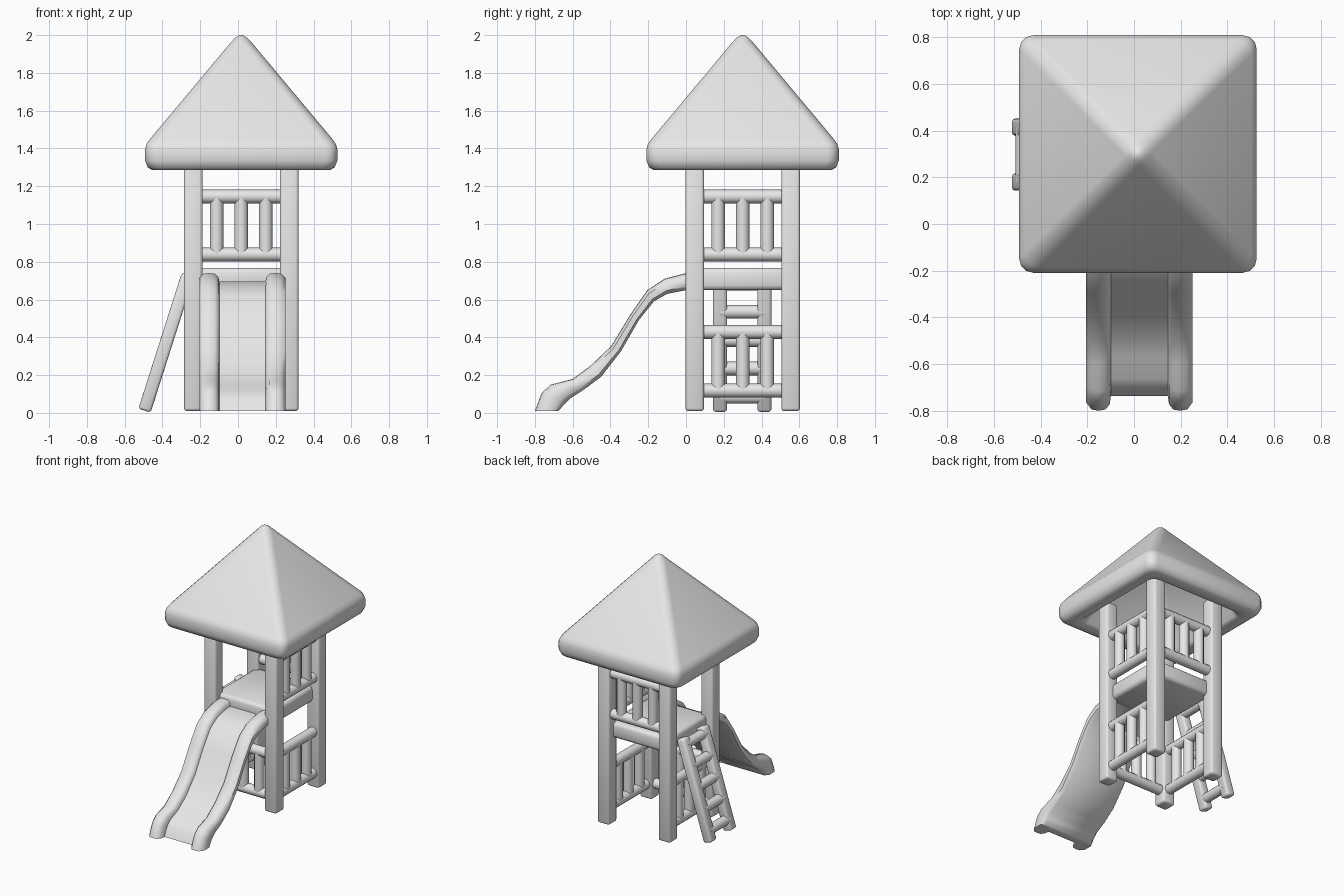
import bpy, bmesh, math
from mathutils import Vector

cube = bpy.data.objects.get("Cube")
if cube:
    bpy.data.objects.remove(cube, do_unlink=True)

grey = bpy.data.materials.new("plain_grey")
grey.use_nodes = True
grey.diffuse_color = (0.8, 0.8, 0.8, 1)
grey.node_tree.nodes["Principled BSDF"].inputs["Base Color"].default_value = (0.8, 0.8, 0.8, 1)

CX, CY = 0.017, 0.30      # tower centre
HALF = 0.254              # post spacing from the centre


def finish(name, bm, smooth_angle):
    bmesh.ops.recalc_face_normals(bm, faces=bm.faces)
    mesh = bpy.data.meshes.new(name)
    bm.to_mesh(mesh)
    bm.free()
    mesh.materials.append(grey)
    ob = bpy.data.objects.new(name, mesh)
    bpy.context.collection.objects.link(ob)
    bpy.ops.object.select_all(action="DESELECT")
    ob.select_set(True)
    bpy.context.view_layer.objects.active = ob
    bpy.ops.object.shade_smooth_by_angle(angle=math.radians(smooth_angle))
    return ob


def box(name, centre, size, bevel, tilt=0.0):
    bm = bmesh.new()
    bmesh.ops.create_cube(bm, size=1)
    bmesh.ops.scale(bm, vec=size, verts=bm.verts)
    bmesh.ops.bevel(bm, geom=bm.edges[:], offset=bevel, segments=2,
                    profile=0.5, affect="EDGES")
    ob = finish(name, bm, 50)
    ob.location = centre
    ob.rotation_euler.y = tilt
    return ob


def rod(name, start, end, radius):
    start, end = Vector(start), Vector(end)
    bm = bmesh.new()
    bmesh.ops.create_cone(bm, cap_ends=True, segments=12, radius1=radius,
                          radius2=radius, depth=(end - start).length)
    ob = finish(name, bm, 40)
    ob.location = (start + end) / 2
    ob.rotation_euler = (end - start).to_track_quat("Z", "Y").to_euler()
    return ob


def loft(name, rings, smooth_angle):
    """Skin a list of equal closed rings and cap both ends."""
    bm = bmesh.new()
    loops = [[bm.verts.new(p) for p in ring] for ring in rings]
    n = len(loops[0])
    for a, b in zip(loops, loops[1:]):
        for i in range(n):
            j = (i + 1) % n
            bm.faces.new((a[i], a[j], b[j], b[i]))
    bm.faces.new(loops[0])
    bm.faces.new(loops[-1])
    return finish(name, bm, smooth_angle)


def rounded_square(half, z, radius):
    radius = min(radius, half * 0.9)
    ring = []
    for corner in range(4):
        mid = math.radians(45 + 90 * corner)
        sx, sy = math.copysign(1, math.cos(mid)), math.copysign(1, math.sin(mid))
        for step in range(4):
            a = mid + math.radians(-45 + 30 * step)
            ring.append((CX + sx * (half - radius) + radius * math.cos(a),
                         CY + sy * (half - radius) + radius * math.sin(a), z))
    return ring


# Roof: hollow pyramid with a thick rounded rim
roof_profile = [(0.02, 1.77), (0.37, 1.34), (0.385, 1.30), (0.40, 1.285),
                (0.47, 1.285), (0.495, 1.30), (0.509, 1.335), (0.509, 1.395),
                (0.502, 1.422), (0.487, 1.445), (0.054, 1.963),
                (0.032, 1.986), (0.008, 2.0)]
loft("roof", [rounded_square(h, z, 0.06) for h, z in roof_profile], 50)

# Corner posts
for side, sx in (("right", -1), ("left", 1)):
    for end, sy in (("front", -1), ("back", 1)):
        box(f"post_{end}_{side}", (CX + sx * HALF, CY + sy * HALF, 0.705),
            (0.098, 0.098, 1.39), 0.014)

# Deck
box("deck", (CX, CY, 0.709), (0.50, 0.50, 0.118), 0.025)


# Railings: two rails and three balusters between neighbouring posts
def railing(name, outward, low, high):
    out = Vector(outward)
    along = Vector((-out.y, out.x, 0))
    base = Vector((CX, CY, 0)) + out * HALF
    up = Vector((0, 0, 1))
    for label, z in (("low_rail", low), ("top_rail", high)):
        rod(f"{name}_{label}", base - along * 0.23 + up * z,
            base + along * 0.23 + up * z, 0.037)
    for i in (-1, 0, 1):
        foot = base + along * (0.13 * i)
        rod(f"{name}_baluster", foot + up * low, foot + up * high, 0.036)


LEFT, RIGHT, FRONT, BACK = (1, 0, 0), (-1, 0, 0), (0, -1, 0), (0, 1, 0)
for name, way in (("left", LEFT), ("back", BACK)):
    railing(f"upper_{name}", way, 0.838, 1.145)
for name, way in (("left", LEFT), ("right", RIGHT), ("front", FRONT)):
    railing(f"lower_{name}", way, 0.118, 0.428)

# Ladder leaning on the right side
LEAN = math.atan2(0.225, 0.705)
for name, y in (("front", 0.18), ("back", 0.415)):
    box(f"ladder_{name}_stringer", (-0.38, y, 0.372), (0.068, 0.074, 0.756),
        0.014, LEAN)
for i in range(5):
    z = 0.085 + 0.15 * i
    x = -0.38 + (z - 0.372) * math.tan(LEAN)
    rod("ladder_rung", (x, 0.18, z), (x, 0.415, z), 0.036)

# Slide: channel section swept between a lower and an upper edge line
lower = [(0.07, 0.65), (0, 0.65), (-0.10, 0.63), (-0.17, 0.59), (-0.25, 0.49),
         (-0.345, 0.325), (-0.45, 0.19), (-0.545, 0.12), (-0.615, 0.075),
         (-0.645, 0.045), (-0.675, 0.01)]
upper = [(0.07, 0.74), (0, 0.74), (-0.115, 0.71), (-0.205, 0.65), (-0.295, 0.52),
         (-0.395, 0.355), (-0.505, 0.25), (-0.60, 0.18), (-0.715, 0.15),
         (-0.765, 0.105), (-0.80, 0.01)]
half_section = [(0.205, 0), (0.228, 0.22), (0.228, 0.72), (0.205, 0.96),
                (0.175, 1), (0.145, 0.96), (0.127, 0.78), (0.122, 0.5)]
section = half_section + [(-x, t) for x, t in reversed(half_section)]
rings = []
for lo, hi in zip(lower, upper):
    lo, hi = Vector(lo), Vector(hi)
    ring = []
    for x, t in section:
        p = lo.lerp(hi, t)
        ring.append((0.023 + x, p.x, p.y))
    rings.append(ring)
loft("slide", rings, 50)
